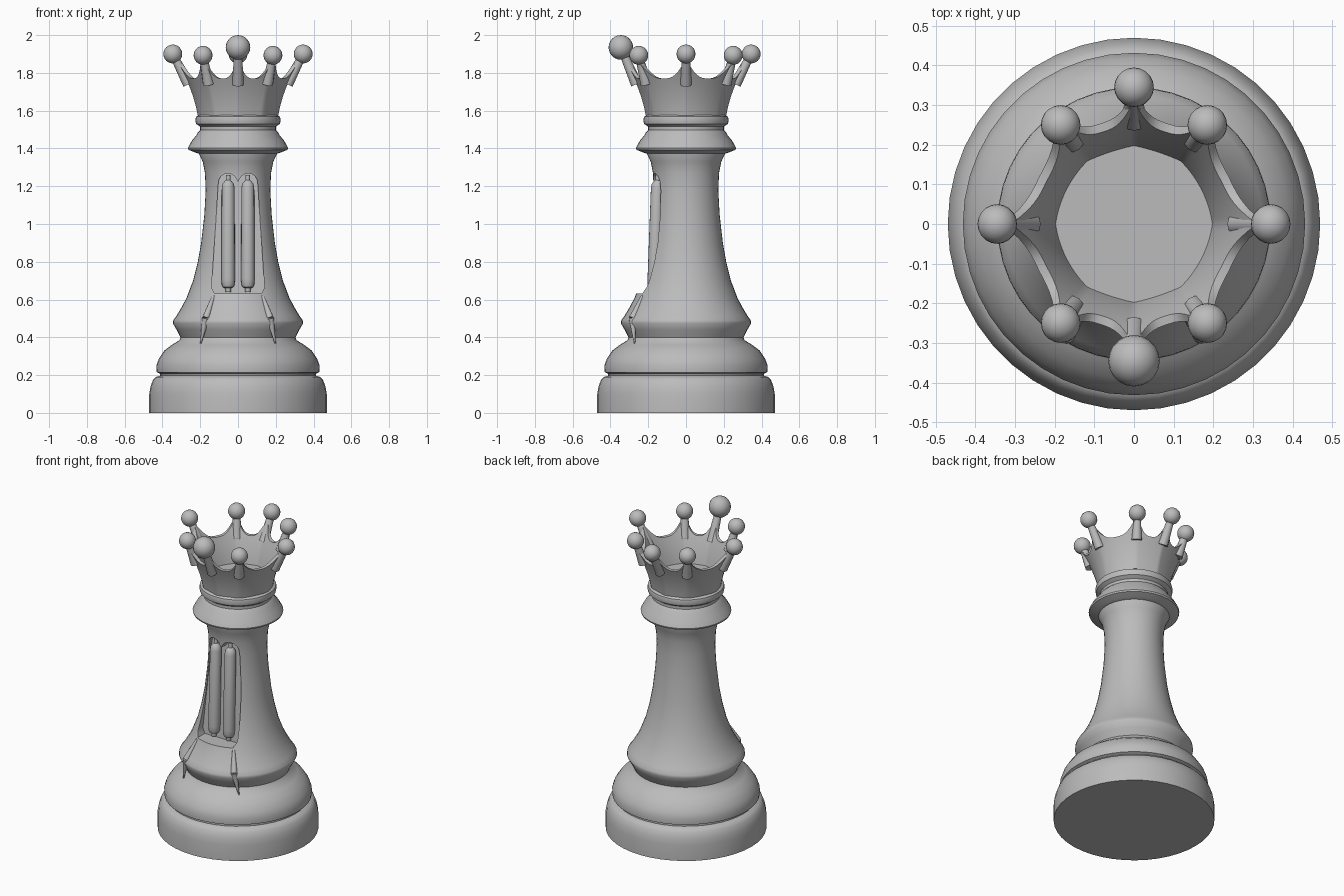
import bpy, bmesh
from math import sin, cos, pi, radians, hypot, atan2
from mathutils import Vector

if "Cube" in bpy.data.objects:
    bpy.data.objects.remove(bpy.data.objects["Cube"], do_unlink=True)

grey = bpy.data.materials.new("stone grey")
grey.use_nodes = True
grey.diffuse_color = (0.5, 0.5, 0.5, 1)
grey.node_tree.nodes["Principled BSDF"].inputs["Base Color"].default_value = (0.5, 0.5, 0.5, 1)
parts = []


def finish(name, bm):
    bmesh.ops.remove_doubles(bm, verts=bm.verts, dist=0.0001)
    bmesh.ops.recalc_face_normals(bm, faces=bm.faces)
    mesh = bpy.data.meshes.new(name)
    bm.to_mesh(mesh)
    bm.free()
    mesh.materials.append(grey)
    ob = bpy.data.objects.new(name, mesh)
    bpy.context.collection.objects.link(ob)
    parts.append(ob)
    return ob


def loft(name, columns):
    """Closed skin through a ring of equally long point columns."""
    bm = bmesh.new()
    cols = [[bm.verts.new(p) for p in c] for c in columns]
    for i, a in enumerate(cols):
        b = cols[(i + 1) % len(cols)]
        for k in range(len(a) - 1):
            bm.faces.new((a[k], b[k], b[k + 1], a[k + 1]))
    bmesh.ops.remove_doubles(bm, verts=bm.verts, dist=0.0001)
    bmesh.ops.dissolve_degenerate(bm, edges=bm.edges, dist=0.0001)
    return finish(name, bm)


def lathe(name, profile, sides=44):
    profile = [(0, profile[0][1])] + profile + [(0, profile[-1][1])]
    angles = [2 * pi * i / sides for i in range(sides)]
    return loft(name, [[(r * cos(a), r * sin(a), z) for r, z in profile] for a in angles])


def taper(name, p, q, r1, r2):
    p, q = Vector(p), Vector(q)
    bm = bmesh.new()
    bmesh.ops.create_cone(bm, cap_ends=True, segments=12, radius1=r1, radius2=r2, depth=(q - p).length)
    ob = finish(name, bm)
    ob.location = (p + q) / 2
    ob.rotation_euler = (q - p).to_track_quat('Z', 'Y').to_euler()
    return ob


def ball(name, centre, radius):
    bm = bmesh.new()
    bmesh.ops.create_uvsphere(bm, u_segments=20, v_segments=12, radius=radius)
    finish(name, bm).location = centre


# Turned body
lathe("base", [(.47, 0), (.47, .1), (.463, .14), (.45, .175), (.435, .19), (.412, .197), (.412, .207),
               (.43, .215), (.432, .25), (.42, .285), (.39, .33), (.35, .36), (.31, .385), (.30, .41)])
column = lathe("column", [(.29, .375), (.303, .395), (.325, .44), (.345, .475), (.343, .49), (.325, .515),
                          (.298, .56), (.272, .61), (.238, .70), (.213, .80), (.195, .90), (.178, 1.05),
                          (.171, 1.18), (.175, 1.27), (.187, 1.33), (.207, 1.372), (.207, 1.39)])
lathe("collar", [(.2, 1.37), (.225, 1.378), (.262, 1.393), (.265, 1.403), (.245, 1.44), (.222, 1.468),
                 (.212, 1.485), (.2, 1.497), (.2, 1.515), (.222, 1.53), (.226, 1.55), (.222, 1.568),
                 (.207, 1.577), (.207, 1.59)])

# Double-arched recess in the front of the column
side = [(.125, .632), (.14, .665)]
side += [(.054 + .05 * cos(radians(t)), 1.218 + .05 * sin(radians(t))) for t in range(0, 180, 20)]
outline = side + [(0, 1.222)] + [(-x, z) for x, z in reversed(side)]
bm = bmesh.new()
back = [bm.verts.new((x, -.155 + .073 * (z - .7), z)) for x, z in outline]
front = [bm.verts.new((x, -.45, z)) for x, z in outline]
bm.faces.new(back)
bm.faces.new(front)
for i in range(len(outline)):
    j = (i + 1) % len(outline)
    bm.faces.new((back[i], back[j], front[j], front[i]))
cutter = finish("recess_cutter", bm)
cutter.hide_render = True
parts.remove(cutter)
cut = column.modifiers.new("recess", 'BOOLEAN')
cut.operation = 'DIFFERENCE'
cut.solver = 'EXACT'
cut.object = cutter
bpy.context.view_layer.objects.active = column
bpy.ops.object.modifier_apply(modifier="recess")
bpy.data.objects.remove(cutter, do_unlink=True)

# Two rods standing in the recess, and the drips on either side of it
for s, label in ((1, "left"), (-1, "right")):
    rod = lathe(label + "_rod", [(.014, 0), (.016, .02), (.028, .026), (.034, .04), (.036, .07), (.034, .55),
                                 (.03, .572), (.018, .588), (.012, .592), (.011, .62)], 16)
    rod.location = (s * .052, -.17, .64)
    rod.rotation_euler.x = -.033
    taper(label + "_drip_upper", (s * .13, -.23, .62), (s * .17, -.283, .5), .008, .02)
    taper(label + "_drip_lower", (s * .17, -.283, .5), (s * .198, -.272, .365), .02, .003)

# Crown: flared wall whose rim rises to eight points
quarter = atan2(.25, .185)
tips = [0, quarter, pi / 2, pi - quarter, pi, pi + quarter, 1.5 * pi, 2 * pi - quarter, 2 * pi]
FLOOR, LOW, HIGH, STEPS, ROWS = 1.61, 1.77, 1.875, 14, 6


def flare(z):
    u = (z - 1.57) / .3
    return .212 + .05 * u + .068 * u * u


columns = []
for a0, a1 in zip(tips, tips[1:]):
    for i in range(STEPS):
        t = 2 * i / STEPS - 1
        a = a0 + (a1 - a0) * i / STEPS
        rim = LOW + (HIGH - LOW) * abs(t) ** 2.8
        outer = [1.575 + (rim - 1.575) * k / ROWS for k in range(ROWS + 1)]
        inner = [rim + (FLOOR - rim) * k / ROWS for k in range(ROWS + 1)]
        # Walls run flatter between the points than at them
        flat = 1 - .03 * (1 - t * t)
        pairs = [(0, 1.575)] + [(flare(z) * flat, z) for z in outer]
        pairs += [(flare(z) * flat - .022, z) for z in inner] + [(0, FLOOR)]
        columns.append([(r * cos(a), r * sin(a), z) for r, z in pairs])
loft("crown", columns)

# Stems and balls on the crown points, the front one larger
for i, a in enumerate(tips[:-1]):
    front_one = i == 6
    reach = .345 if i % 2 == 0 else hypot(.185, .25)
    height = 1.935 if front_one else (1.9 if i % 2 == 0 else 1.893)
    d = Vector((cos(a), sin(a), 0))
    centre = d * reach + Vector((0, 0, height))
    taper(f"crown_stem_{i + 1}", d * .262 + Vector((0, 0, 1.74)), centre, .03, .02)
    ball(f"crown_ball_{i + 1}", centre, .065 if front_one else .05)

# Soft shading with crisp edges
bpy.ops.object.select_all(action='DESELECT')
for ob in parts:
    ob.select_set(True)
bpy.context.view_layer.objects.active = column
bpy.ops.object.shade_smooth_by_angle(angle=radians(38))
